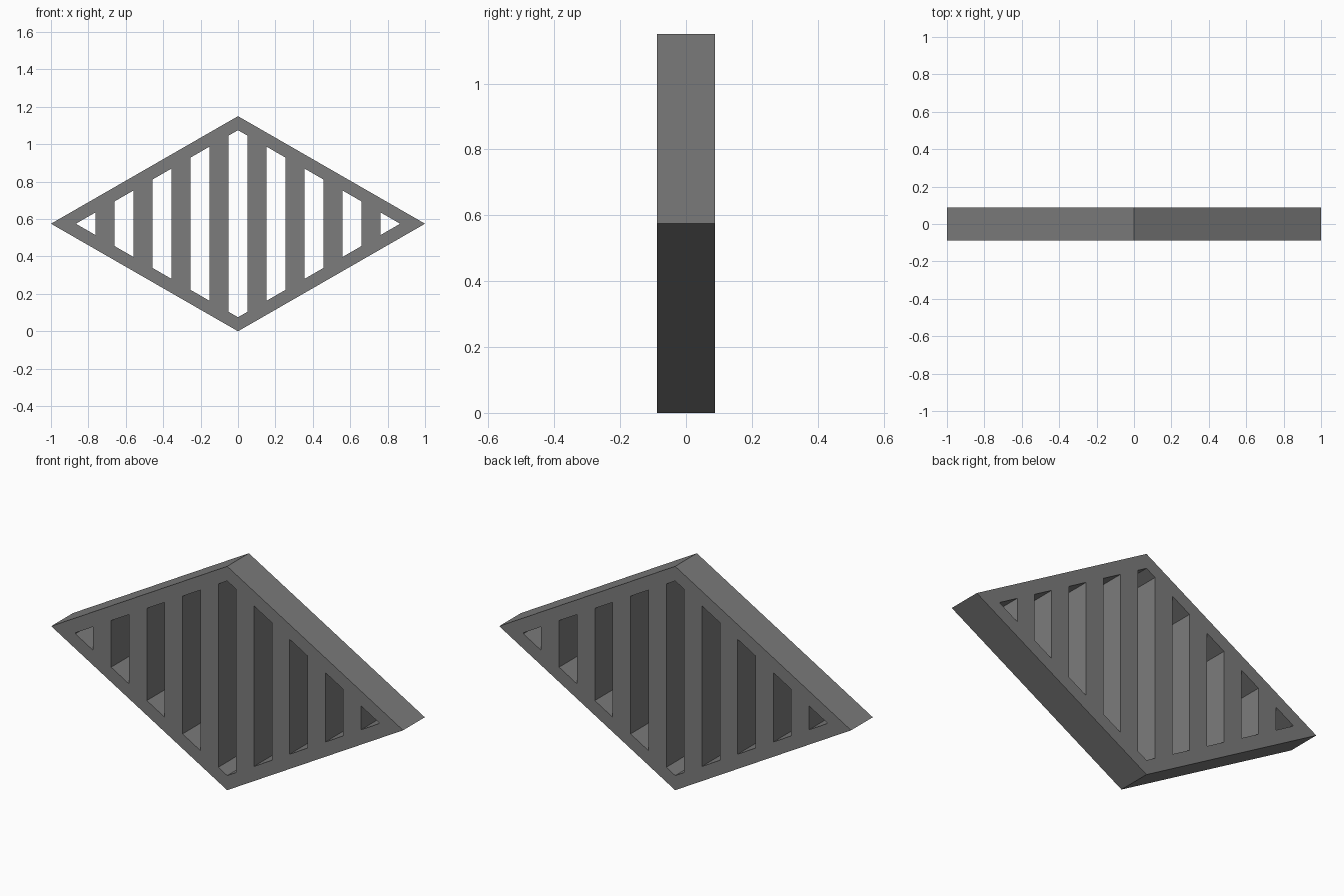
import bpy
import math

if "Cube" in bpy.data.objects:
    bpy.data.objects.remove(bpy.data.objects["Cube"], do_unlink=True)

HALF_W, HALF_H, HALF_D = 1.0, 0.575, 0.088   # outer diamond
IN_W, IN_H = 0.867, 0.5                      # inner edge of the rim
PITCH, SLOT = 0.203, 0.101                   # slot spacing and width

grey = bpy.data.materials.new("mid grey")
grey.use_nodes = True
grey.diffuse_color = (0.2, 0.2, 0.2, 1)
grey.node_tree.nodes["Principled BSDF"].inputs["Base Color"].default_value = (0.2, 0.2, 0.2, 1)


def add_outline(curve, points):
    """Closed straight-sided outline; nested outlines become holes."""
    spline = curve.splines.new('POLY')
    spline.points.add(len(points) - 1)
    for p, (x, z) in zip(spline.points, points):
        p.co = (x, z, 0, 1)
    spline.use_cyclic_u = True
    spline.use_smooth = False


def slot_outline(centre):
    """Vertical slot trimmed by the inner diamond."""
    x0 = max(centre - SLOT / 2, -IN_W)
    x1 = min(centre + SLOT / 2, IN_W)
    xs = [x0, 0, x1] if x0 < 0 < x1 else [x0, x1]
    top = [(x, IN_H * (1 - abs(x) / IN_W)) for x in xs]
    bottom = [(x, -z) for x, z in reversed(top) if z > 1e-6]
    return top + bottom


# Diamond panel with nine slots
profile = bpy.data.curves.new("grille_profile", 'CURVE')
profile.dimensions = '2D'
profile.fill_mode = 'BOTH'
profile.extrude = HALF_D
add_outline(profile, [(-HALF_W, 0), (0, HALF_H), (HALF_W, 0), (0, -HALF_H)])
for i in range(-4, 5):
    add_outline(profile, slot_outline(i * PITCH))

# Turn the profile into a solid mesh standing upright
helper = bpy.data.objects.new("grille_helper", profile)
bpy.context.collection.objects.link(helper)
bpy.context.view_layer.update()
depsgraph = bpy.context.evaluated_depsgraph_get()
mesh = bpy.data.meshes.new_from_object(helper.evaluated_get(depsgraph))
bpy.data.objects.remove(helper, do_unlink=True)

mesh.name = "diamond_grille"
mesh.materials.clear()
mesh.materials.append(grey)
grille = bpy.data.objects.new("diamond_grille", mesh)
grille.rotation_euler.x = math.radians(90)
grille.location.z = HALF_H
bpy.context.collection.objects.link(grille)
